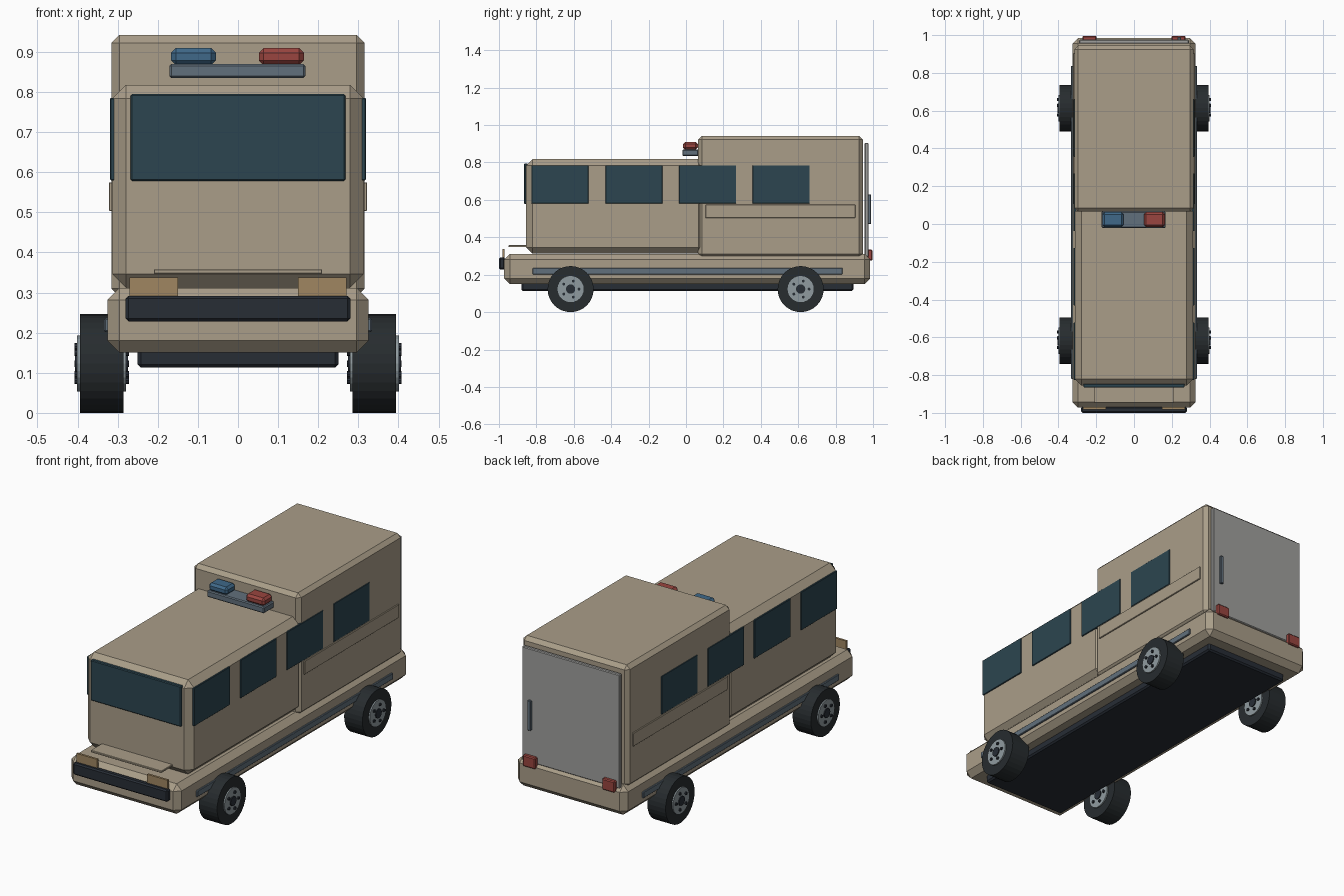
import bpy, math
from mathutils import Matrix

if "Cube" in bpy.data.objects:
    bpy.data.objects.remove(bpy.data.objects["Cube"])


def mat(name, r, g, b):
    m = bpy.data.materials.new(name)
    m.diffuse_color = (r, g, b, 1)
    m.use_nodes = True
    m.node_tree.nodes["Principled BSDF"].inputs["Base Color"].default_value = m.diffuse_color
    return m


TAN = mat("tan_paint", 0.40, 0.34, 0.25)
GLASS = mat("dark_glass", 0.025, 0.06, 0.08)
DARK = mat("dark_trim", 0.02, 0.026, 0.036)
STEEL = mat("blue_grey", 0.12, 0.16, 0.20)
RUBBER = mat("rubber", 0.02, 0.025, 0.028)
RIM = mat("rim_metal", 0.28, 0.33, 0.35)
BLUE = mat("blue_lens", 0.05, 0.14, 0.25)
RED = mat("red_lens", 0.32, 0.06, 0.05)
AMBER = mat("headlight_lens", 0.35, 0.24, 0.12)
GREY = mat("door_grey", 0.35, 0.35, 0.34)


def box(name, x, y, z, m, bevel=0.0):
    """Box from (min, max) ranges, with an optional chamfer."""
    bpy.ops.mesh.primitive_cube_add(size=1)
    o = bpy.context.object
    o.name = name
    o.data.transform(Matrix.Diagonal((x[1] - x[0], y[1] - y[0], z[1] - z[0], 1)))
    o.location = [(r[0] + r[1]) / 2 for r in (x, y, z)]
    o.data.materials.append(m)
    if bevel:
        b = o.modifiers.new("chamfer", "BEVEL")
        b.width = bevel
        b.segments = 1
    return o


def disc(name, radius, width, loc, m, sides):
    """Cylinder lying along x."""
    bpy.ops.mesh.primitive_cylinder_add(vertices=sides, radius=radius, depth=width)
    o = bpy.context.object
    o.name = name
    o.data.transform(Matrix.Rotation(math.pi / 2, 4, 'Y'))
    o.location = loc
    o.data.materials.append(m)
    return o


# Main body volumes
box("underframe", (-0.25, 0.25), (-0.88, 0.895), (0.113, 0.165), DARK, 0.008)
box("chassis", (-0.326, 0.326), (-0.972, 0.985), (0.15, 0.311), TAN, 0.03)
box("cabin", (-0.313, 0.313), (-0.855, 0.10), (0.312, 0.818), TAN, 0.034)
box("rear_box", (-0.316, 0.316), (0.065, 0.945), (0.29, 0.942), TAN, 0.02)

# Front details
box("windshield", (-0.268, 0.268), (-0.866, -0.845), (0.578, 0.795), GLASS, 0.004)
box("hood_plate", (-0.21, 0.21), (-0.948, -0.85), (0.347, 0.358), TAN, 0.002)
box("front_bumper", (-0.28, 0.28), (-1.0, -0.968), (0.228, 0.292), DARK, 0.007)

# Roof light bar
box("light_bar_base", (-0.171, 0.168), (-0.02, 0.067), (0.835, 0.870), STEEL, 0.005)
box("blue_beacon", (-0.167, -0.055), (-0.016, 0.063), (0.867, 0.910), BLUE, 0.012)
box("red_beacon", (0.052, 0.164), (-0.016, 0.063), (0.867, 0.910), RED, 0.012)

# Rear door
box("rear_door", (-0.29, 0.29), (0.955, 0.976), (0.295, 0.905), GREY, 0.004)
box("door_handle", (0.23, 0.25), (0.974, 0.989), (0.47, 0.63), STEEL, 0.003)

# Parts mirrored left and right
windows = [(-0.825, -0.522), (-0.431, -0.126), (-0.038, 0.268), (0.356, 0.661)]
for s, side in ((-1, "left"), (1, "right")):
    def sx(a, b):
        return tuple(sorted((s * a, s * b)))

    for i, span in enumerate(windows):
        box(f"{side}_window_{i + 1}", sx(0.305, 0.319), span, (0.58, 0.785), GLASS, 0.002)
    box(f"{side}_side_panel", sx(0.305, 0.322), (0.105, 0.905), (0.503, 0.575), TAN, 0.002)
    box(f"{side}_side_rail", sx(0.315, 0.334), (-0.82, 0.837), (0.202, 0.236), STEEL, 0.003)
    box(f"{side}_headlight", sx(0.149, 0.27), (-0.982, -0.970), (0.275, 0.338), AMBER)
    box(f"{side}_tail_light", sx(0.198, 0.272), (0.968, 0.996), (0.275, 0.335), RED, 0.005)

    # Wheels: tyre, rim, hub and five bolts showing on both faces
    for yc, end in ((-0.617, "front"), (0.613, "rear")):
        n = f"{side}_{end}"
        xc, zc = s * 0.34, 0.123
        disc(f"{n}_tyre", 0.123, 0.108, (xc, yc, zc), RUBBER, 32)
        disc(f"{n}_rim", 0.07, 0.122, (xc, yc, zc), RIM, 24)
        disc(f"{n}_hub", 0.025, 0.132, (xc, yc, zc), DARK, 16)
        for k in range(5):
            a = math.tau * k / 5
            disc(f"{n}_bolt_{k + 1}", 0.008, 0.136,
                 (xc, yc + 0.045 * math.cos(a), zc + 0.045 * math.sin(a)), DARK, 8)
